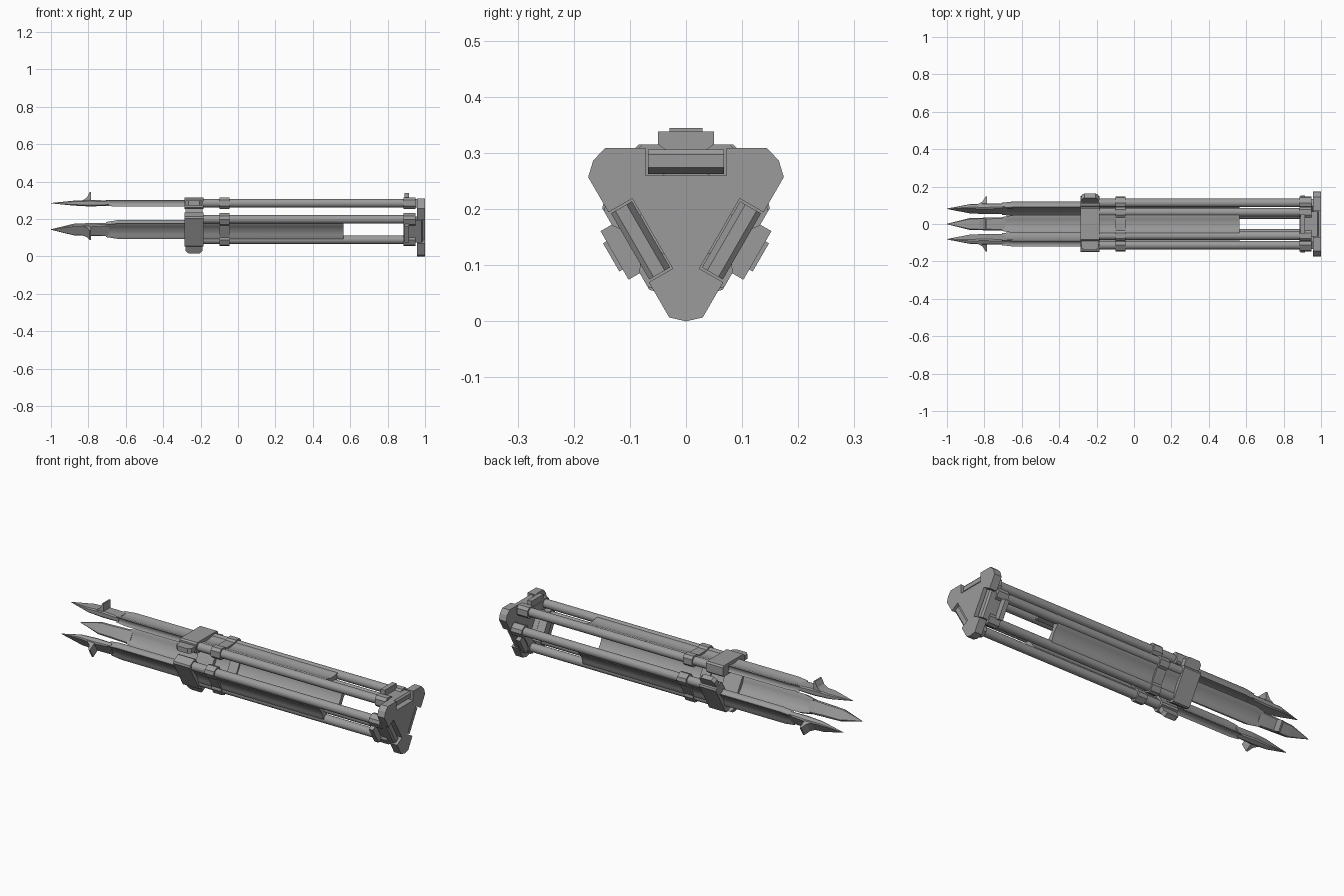
import bpy, bmesh, math
from mathutils import Matrix, Vector

if "Cube" in bpy.data.objects:
    bpy.data.objects.remove(bpy.data.objects["Cube"], do_unlink=True)

CENTRE_Z = 0.191    # height of the long axis
LEG_R = 0.094       # distance of each leg from that axis
TUBE_T = 0.063      # sideways offset of the twin tubes
TUBE_R = 0.023

grey = bpy.data.materials.new("grey")
grey.use_nodes = True
colour = (0.33, 0.33, 0.33, 1)
grey.diffuse_color = colour
bsdf = grey.node_tree.nodes["Principled BSDF"]
bsdf.inputs["Base Color"].default_value = colour
bsdf.inputs["Roughness"].default_value = 0.6


def loft(name, rings):
    """Skin matching rings of points and cap both ends."""
    bm = bmesh.new()
    loops = [[bm.verts.new(p) for p in ring] for ring in rings]
    n = len(loops[0])
    for a, b in zip(loops, loops[1:]):
        for i in range(n):
            j = (i + 1) % n
            bm.faces.new((a[i], a[j], b[j], b[i]))
    bm.faces.new(loops[0])
    bm.faces.new(loops[-1])
    bmesh.ops.recalc_face_normals(bm, faces=bm.faces)
    mesh = bpy.data.meshes.new(name)
    bm.to_mesh(mesh)
    bm.free()
    mesh.materials.append(grey)
    return mesh


def prism(name, section, x0, x1):
    """Extrude a (y, z) section along x."""
    return loft(name, [[(x, y, z) for y, z in section] for x in (x0, x1)])


def side_prism(name, profile, half):
    """Extrude an (x, z) profile sideways."""
    return loft(name, [[(x, s * half, z) for x, z in profile] for s in (-1, 1)])


def place(name, mesh, angle, radius=LEG_R, smooth=False):
    ob = bpy.data.objects.new(name, mesh)
    bpy.context.collection.objects.link(ob)
    ob.matrix_world = (Matrix.Translation((0, 0, CENTRE_Z)) @ Matrix.Rotation(angle, 4, 'X')
                       @ Matrix.Translation((0, 0, radius)))
    if smooth:
        bpy.ops.object.select_all(action='DESELECT')
        ob.select_set(True)
        bpy.context.view_layer.objects.active = ob
        bpy.ops.object.shade_smooth_by_angle(angle=math.radians(35))
    return ob


def box(w, h, c=0.0):
    """Rectangle section with chamfered corners."""
    if c == 0:
        return [(-w, -h), (w, -h), (w, h), (-w, h)]
    return [(-w, c - h), (c - w, -h), (w - c, -h), (w, c - h),
            (w, h - c), (w - c, h), (c - w, h), (-w, h - c)]


def mirrored(half):
    """Complete a section given its upper right quarter, from side to middle."""
    right = [(y, -z) for y, z in reversed(half)] + half
    return right + [(-y, -z) for y, z in right]


def circle(y, r, n=24):
    return [(y + r * math.cos(2 * math.pi * i / n), r * math.sin(2 * math.pi * i / n))
            for i in range(n)]


# Sections: tube sockets joined by a waist, and a slat hollowed for the tubes
socket = mirrored([(0.092, 0.016), (0.078, 0.03), (0.048, 0.03), (0.036, 0.021)])
quarter = []
for i in range(5):
    a = math.radians(4 + 11 * i)
    quarter.append((TUBE_T - 0.0235 * math.cos(a), 0.0235 * math.sin(a)))
quarter += [(0.036, 0.0175), (0.024, 0.013), (0.008, 0.011)]
slat_section = mirrored(quarter)


def slat_ring(x, s, t):
    return [(x, y * s, z * t) for y, z in slat_section]


def foot_ring(x, w, h):
    return [(x, y, z) for y, z in box(w, h, min(w, h) * 0.4)]


# Leg meshes shared by all three legs
parts = {
    "upper_tube_a": (prism("tube_a", circle(TUBE_T, TUBE_R), -0.27, 0.93), True),
    "upper_tube_b": (prism("tube_b", circle(-TUBE_T, TUBE_R), -0.27, 0.93), True),
    "sliding_slat": (loft("slat", [slat_ring(0.565, 1, 1), slat_ring(-0.645, 1, 1),
                                   slat_ring(-0.705, 0.8, 0.9)]), True),
    "spike_foot": (loft("foot", [foot_ring(-0.69, 0.036, 0.013), foot_ring(-0.72, 0.036, 0.015),
                                 foot_ring(-0.79, 0.034, 0.018), foot_ring(-0.88, 0.031, 0.013),
                                 foot_ring(-1.0, 0.001, 0.001)]), False),
    "foot_peg": (side_prism("peg", [(-0.84, 0.008), (-0.785, 0.008), (-0.785, 0.06),
                                    (-0.793, 0.06), (-0.808, 0.03)], 0.029), False),
    "lock_clamp": (prism("clamp", box(0.092, 0.03, 0.008), -0.285, -0.185), False),
    "tube_collar": (prism("collar", socket, -0.1, -0.045), False),
    "hinge_socket": (prism("hinge", socket, 0.885, 0.95), False),
    "hinge_stop": (prism("stop", [(y, z + 0.036) for y, z in box(0.05, 0.017)], 0.89, 0.915), False),
    "hinge_tongue": (side_prism("tongue", [(0.93, -0.022), (0.962, -0.022), (0.988, -0.011),
                                           (0.988, 0.012), (0.98, 0.021), (0.93, 0.021)],
                                0.068), False),
}

# Lock lever, a flat tab with rounded corners on one side of each clamp
lever_outline = [(-0.28, -0.085), (-0.28, -0.125), (-0.265, -0.14),
                 (-0.205, -0.14), (-0.19, -0.125), (-0.19, -0.085)]
parts["lock_lever"] = (loft("lever", [[(x, y, z) for x, y in lever_outline]
                                      for z in (-0.013, 0.013)]), False)

legs = {"top": 0, "front": math.radians(120), "back": math.radians(240)}
for side, angle in legs.items():
    for name, (mesh, smooth) in parts.items():
        place(f"{side}_{name}", mesh, angle, smooth=smooth)

# Head plate: triangle with blunted corners and a slot per hinge
outline = []
for k in range(3):
    turn = Matrix.Rotation(math.radians(120 * k), 2)
    for p in ((-0.03, -0.184), (0, -0.191), (0.03, -0.184)):
        outline.append(tuple(turn @ Vector(p)))
plate = place("head_plate", prism("head_plate", outline, 0.957, 1.0), 0, 0)
slot = prism("slot", [(y, z + 0.101) for y, z in box(0.072, 0.032)], 0.94, 1.02)
for side, angle in legs.items():
    cutter = place(f"{side}_slot_cutter", slot, angle, 0)
    cutter.hide_render = True
    cutter.hide_set(True)
    cutter.display_type = 'WIRE'
    cut = plate.modifiers.new("slot", 'BOOLEAN')
    cut.operation = 'DIFFERENCE'
    cut.solver = 'EXACT'
    cut.object = cutter
